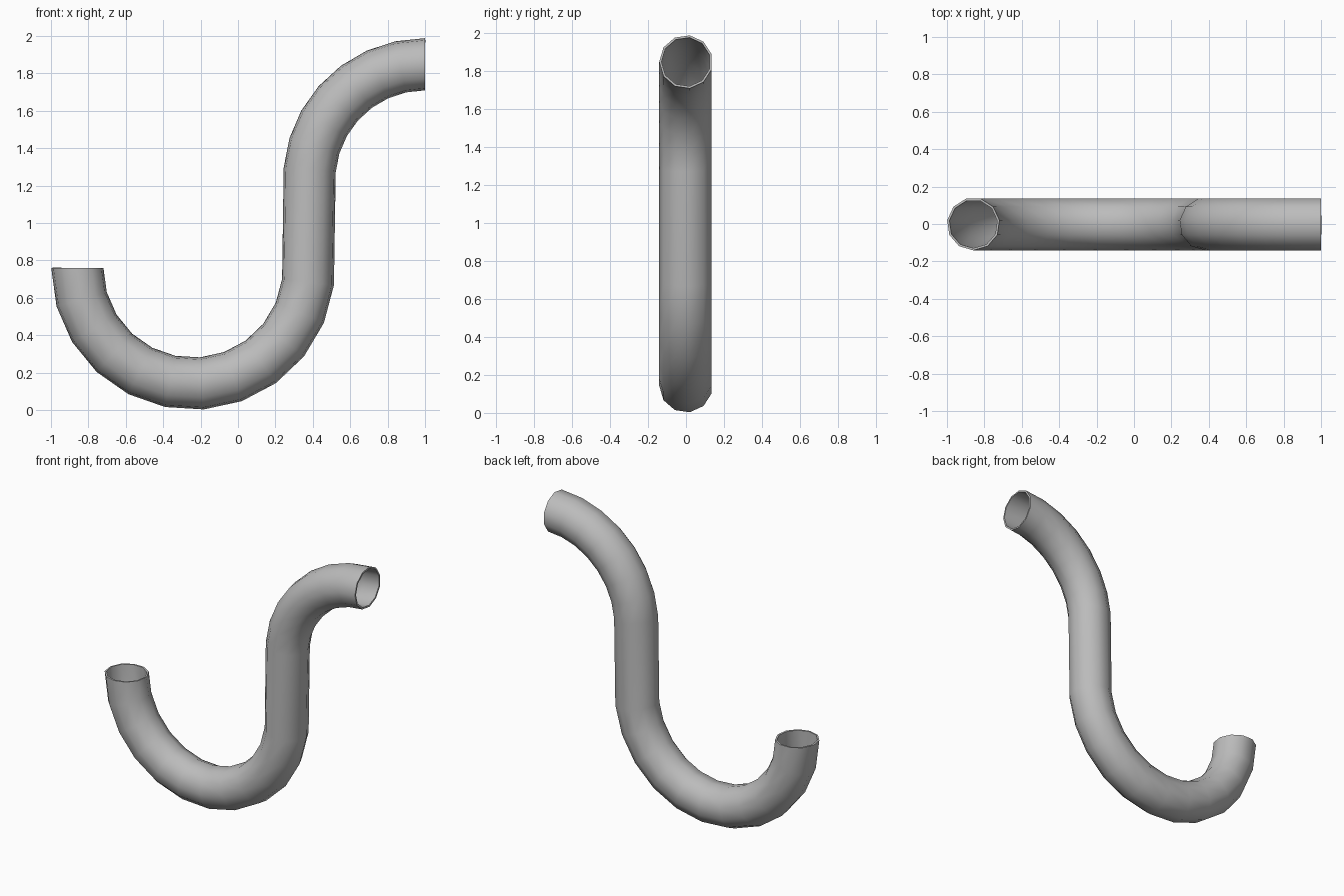
import bpy, bmesh
from math import sin, cos, pi, radians
from mathutils import Vector

cube = bpy.data.objects.get("Cube")
if cube:
    bpy.data.objects.remove(cube, do_unlink=True)

SIDES, RADIUS, BEND = 11, 0.141, 0.619


def arc(cx, cz, start, end, steps):
    """Stations of a bend: centre point and the direction across the pipe."""
    out = []
    for i in range(steps + 1):
        a = radians(start + (end - start) * i / steps)
        across = Vector((cos(a), 0, sin(a)))
        out.append((Vector((cx, 0, cz)) + across * BEND, across))
    return out


# Lower U bend, then the upper elbow; the gap between them is the straight run
stations = arc(-0.24, 0.76, 180, 353, 11)
stations += [(p, -n) for p, n in arc(1.0, 1.23, 175, 90, 7)]

# Sweep the ring along the stations
bm = bmesh.new()
rings = []
for point, across in stations:
    ring = []
    for k in range(SIDES):
        a = 2 * pi * k / SIDES
        ring.append(bm.verts.new(
            point + RADIUS * (across * sin(a) + Vector((0, -cos(a), 0)))))
    rings.append(ring)
for r0, r1 in zip(rings, rings[1:]):
    for k in range(SIDES):
        j = (k + 1) % SIDES
        bm.faces.new((r0[k], r0[j], r1[j], r1[k]))
bmesh.ops.recalc_face_normals(bm, faces=bm.faces)
# Make sure the outer wall faces outward
bm.normal_update()
face = bm.faces[0] if not hasattr(bm.faces, "ensure_lookup_table") else next(iter(bm.faces))
middle = (stations[0][0] + stations[1][0]) / 2
if face.normal.dot(face.calc_center_median() - middle) < 0:
    bmesh.ops.reverse_faces(bm, faces=bm.faces)

mesh = bpy.data.meshes.new("drain_pipe")
bm.to_mesh(mesh)
bm.free()
pipe = bpy.data.objects.new("drain_pipe", mesh)
bpy.context.collection.objects.link(pipe)

# Plain grey material
grey = bpy.data.materials.new("pipe_grey")
grey.use_nodes = True
colour = (0.5, 0.5, 0.5, 1)
grey.diffuse_color = colour
grey.node_tree.nodes["Principled BSDF"].inputs["Base Color"].default_value = colour
mesh.materials.append(grey)

# Thin wall, open at both ends
wall = pipe.modifiers.new("wall", "SOLIDIFY")
wall.thickness = 0.012
wall.offset = -1

bpy.context.view_layer.objects.active = pipe
pipe.select_set(True)
bpy.ops.object.modifier_apply(modifier=wall.name)
bpy.ops.object.shade_smooth_by_angle(angle=radians(50))
